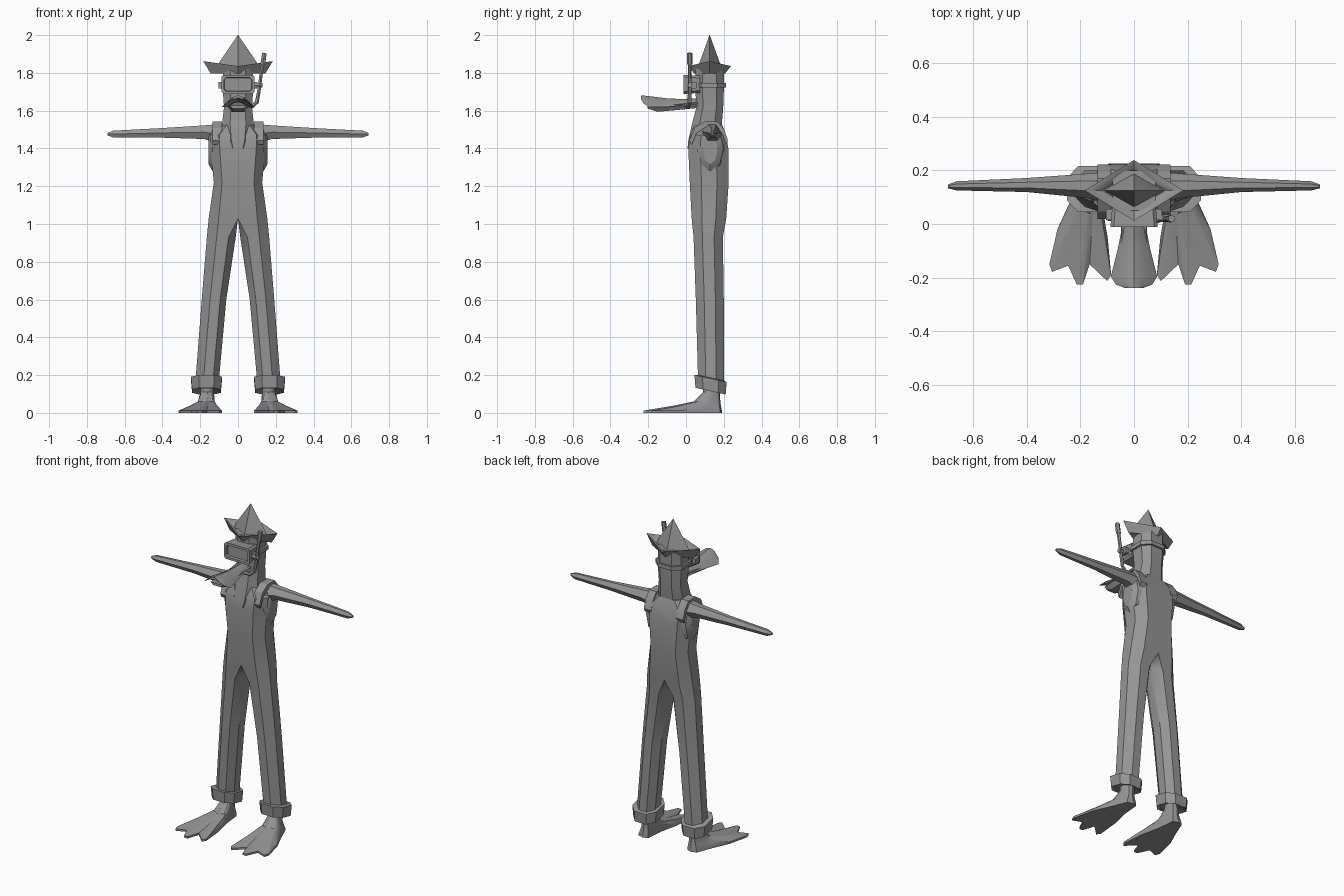
import bpy, bmesh, math
from mathutils import Vector

if "Cube" in bpy.data.objects:
    bpy.data.objects.remove(bpy.data.objects["Cube"])

grey = bpy.data.materials.new("plain grey")
grey.diffuse_color = (0.3, 0.3, 0.3, 1)
grey.use_nodes = True
grey.node_tree.nodes["Principled BSDF"].inputs["Base Color"].default_value = grey.diffuse_color


def finish(name, bm, mirror=False, angle=30):
    """Turn a bmesh into a named, shaded object."""
    bmesh.ops.recalc_face_normals(bm, faces=bm.faces)
    me = bpy.data.meshes.new(name)
    bm.to_mesh(me)
    bm.free()
    me.shade_smooth()
    me.set_sharp_from_angle(angle=math.radians(angle))
    me.materials.append(grey)
    ob = bpy.data.objects.new(name, me)
    bpy.context.collection.objects.link(ob)
    if mirror:
        ob.modifiers.new("mirror", 'MIRROR').merge_threshold = 0.0005
    return ob


def loft(name, rings, mirror=False, caps=(True, True), angle=30):
    """Skin a list of equal-length point rings."""
    bm = bmesh.new()
    vs = [[bm.verts.new(p) for p in r] for r in rings]
    n = len(vs[0])
    for a, b in zip(vs, vs[1:]):
        for i in range(n):
            j = (i + 1) % n
            bm.faces.new((a[i], a[j], b[j], b[i]))
    for cap, r in zip(caps, (vs[0], vs[-1])):
        if cap:
            bm.faces.new(r)
    if mirror:  # open the seam on the centre plane
        seam = [f for f in bm.faces if all(abs(v.co.x) < 1e-4 for v in f.verts)]
        bmesh.ops.delete(bm, geom=seam, context='FACES')
    return finish(name, bm, mirror, angle)


def oct_ring(z, hw, yf, yb, tilt=0, cx=0):
    """Chamfered rectangle ring at height z, tilted along y."""
    cy, hy = (yf + yb) / 2, (yb - yf) / 2
    pts = [(-.5, -1), (.5, -1), (1, -.5), (1, .5), (.5, 1), (-.5, 1), (-1, .5), (-1, -.5)]
    return [(cx + hw * a, cy + hy * b, z - tilt * hy * b) for a, b in pts]


def tube(name, pts, radii, sides=6, mirror=False):
    """Tube through points with a radius at each one."""
    pts = [Vector(p) for p in pts]
    rings = []
    for i, p in enumerate(pts):
        d = pts[min(i + 1, len(pts) - 1)] - pts[max(i - 1, 0)]
        q = d.to_track_quat('Z', 'Y')
        rings.append([p + q @ Vector((radii[i] * math.cos(t), radii[i] * math.sin(t), 0))
                      for t in (2 * math.pi * k / sides for k in range(sides))])
    return loft(name, rings, mirror)


# Trousers and torso: z, inner x, inner bevel, outer x, front y, back y
def half_body(z, xi, k, xo, yf, yb):
    w, h = xo - xi, yb - yf
    xk, xm = xi + k * w, xi + .66 * w
    ya, yc = yf + .3 * h, yf + .7 * h
    return [(xk, yf, z), (xm, yf, z), (xo, ya, z), (xo, yc, z),
            (xm, yb, z), (xk, yb, z), (xi, yc, z), (xi, ya, z)]


loft("overalls", [half_body(*r) for r in (
    (.13, .105, .25, .228, .065, .20), (.60, .062, .25, .192, .052, .20),
    (.93, .012, .25, .165, .04, .195), (1.03, 0, 0, .155, .03, .213),
    (1.22, 0, 0, .128, .02, .226), (1.40, 0, 0, .146, .012, .224),
    (1.47, 0, 0, .15, .022, .213), (1.53, 0, 0, .085, .05, .19))], mirror=True)

# Rolled trouser cuffs
loft("trouser_cuffs", [oct_ring(z, hw, yf, yb, .22, .167) for z, hw, yf, yb in (
    (.13, .05, .08, .185), (.115, .076, .05, .21),
    (.182, .082, .045, .215), (.186, .055, .07, .195))], mirror=True)

# Webbed feet: outline blended up into the ankle
outline = [(.165, .19), (.20, .18), (.235, .09), (.285, -.02), (.315, -.15),
           (.305, -.178), (.245, -.155), (.213, -.225), (.19, -.225), (.165, -.15),
           (.10, -.212), (.085, -.19), (.098, -.05), (.125, .07), (.135, .18)]
angles = [90, 60, 15, -10, -30, -45, -65, -80, -95, -110, -130, -145, -165, 170, 125]
ankle = [(.163 + .036 * math.cos(math.radians(a)), .135 + .045 * math.sin(math.radians(a)))
         for a in angles]


def foot_ring(t, z):
    return [(p[0] + (q[0] - p[0]) * t, p[1] + (q[1] - p[1]) * t, z)
            for p, q in zip(outline, ankle)]


loft("webbed_feet", [foot_ring(t, z) for t, z in (
    (0, 0), (0, .012), (.5, .038), (.84, .06), (1, .11), (1, .17))], mirror=True)

# Neck and head
loft("neck_and_head", [oct_ring(*r) for r in (
    (1.40, .05, .008, .17), (1.44, .07, .012, .18), (1.53, .084, .032, .19),
    (1.62, .074, .055, .197), (1.70, .08, .05, .2), (1.83, .08, .05, .2))])


# Arms tapering outward to a blunt point
def arm_ring(x, cy, hy, zb, zt):
    cz, hz = (zb + zt) / 2, (zt - zb) / 2
    return [(x, cy + hy * a, cz + hz * b) for a, b in
            ((-1, 0), (-.5, -1), (.5, -1), (1, 0), (.4, 1), (-.4, 1))]


loft("arms", [arm_ring(*r) for r in (
    (.09, .135, .06, 1.42, 1.53), (.18, .142, .045, 1.45, 1.522),
    (.40, .145, .026, 1.457, 1.508), (.66, .142, .017, 1.458, 1.494),
    (.692, .14, .007, 1.47, 1.482))], mirror=True)

# Armhole panels below the shoulders
loft("armhole_panels", [[(x, .128 + ry * math.cos(t), cz + rz * math.sin(t))
                         for t in (2 * math.pi * k / 8 for k in range(8))]
                        for x, ry, cz, rz in ((.09, .085, 1.40, .14), (.135, .07, 1.40, .12),
                                              (.155, .04, 1.40, .085))], mirror=True)


# Straps over the shoulders
def strap_ring(y, z, t=.012):
    out = Vector((0, y - .125, z - 1.42)).normalized() * t
    return [(.085, y, z - .02), (.135, y, z - .02),
            (.135, y + out.y, z + out.z), (.085, y + out.y, z + out.z)]


loft("shoulder_straps", [strap_ring(y, z) for y, z in (
    (.03, 1.44), (.055, 1.5), (.10, 1.53), (.165, 1.53), (.195, 1.49), (.21, 1.44))], mirror=True)

# Upper bill: flared, ridged spoon
upper = []
for y, hw, zr, ze in ((.07, .05, 1.665, 1.625), (-.03, .048, 1.662, 1.625),
                      (-.10, .062, 1.665, 1.62), (-.195, .086, 1.677, 1.618),
                      (-.225, .068, 1.68, 1.638), (-.238, .035, 1.681, 1.662)):
    zm = ze + .72 * (zr - ze)
    upper.append([(-hw, y, ze), (-hw * .5, y, zm), (0, y, zr), (hw * .5, y, zm), (hw, y, ze),
                  (hw * .5, y, zm - .014), (0, y, zr - .014), (-hw * .5, y, zm - .014)])
loft("upper_bill", upper)

# Lower bill: shallow tray
loft("lower_bill", [[(-hw, y, zt), (hw, y, zt), (hw * .6, y, zb), (-hw * .6, y, zb)]
                    for y, hw, zt, zb in ((.07, .05, 1.645, 1.615), (-.03, .045, 1.635, 1.605),
                                          (-.15, .055, 1.622, 1.594), (-.205, .045, 1.627, 1.612))])


# Diving mask with a recessed window
def mask_ring(y, hw, zb, zt):
    c = .012
    return [(-hw, y, zb + c), (-hw + c, y, zb), (hw - c, y, zb), (hw, y, zb + c),
            (hw, y, zt - c), (hw - c, y, zt), (-hw + c, y, zt), (-hw, y, zt - c)]


loft("diving_mask", [mask_ring(*r) for r in (
    (.075, .08, 1.695, 1.785), (-.012, .088, 1.688, 1.79),
    (-.012, .074, 1.702, 1.776), (.005, .072, 1.704, 1.774))])

# Mask strap around the head
loft("mask_strap", [oct_ring(z, hw, yf, yb) for z, hw, yf, yb in (
    (1.722, .078, .05, .198), (1.722, .092, .035, .211),
    (1.746, .092, .035, .211), (1.746, .078, .05, .198))], caps=(False, False))
bm = bmesh.new()
for sx in (-1, 1):
    r = bmesh.ops.create_cube(bm, size=1)["verts"]
    for v in r:
        v.co = Vector((sx * .092 + v.co.x * .024, .035 + v.co.y * .04, 1.734 + v.co.z * .034))
finish("strap_buckles", bm)

# Snorkel with a thicker top and a clip
tube("snorkel", [(.035, .0, 1.632), (.075, .012, 1.622), (.1, .018, 1.645), (.11, .02, 1.70),
                 (.122, .02, 1.79), (.133, .02, 1.86)], [.011, .011, .011, .01, .01, .01])
tube("snorkel_top", [(.131, .02, 1.845), (.14, .02, 1.905)], [.014, .014])
tube("snorkel_clip", [(.09, .022, 1.734), (.13, .022, 1.734)], [.014, .014])


# Folded paper hat: diamond brim and pointed crown
def diamond(hx, hy, zx, zy):
    return [(-hx, .125, zx), (0, .125 - hy, zy), (hx, .125, zx), (0, .125 + hy, zy)]


loft("hat_brim", [diamond(*r) for r in (
    (.10, .06, 1.81, 1.81), (.145, .082, 1.797, 1.797), (.184, .113, 1.862, 1.836),
    (.172, .104, 1.858, 1.834), (.12, .066, 1.822, 1.815))])
loft("hat_crown", [diamond(.115, .066, 1.815, 1.815), diamond(.1, .055, 1.855, 1.85),
                   diamond(.001, .001, 2.0, 2.0)])
